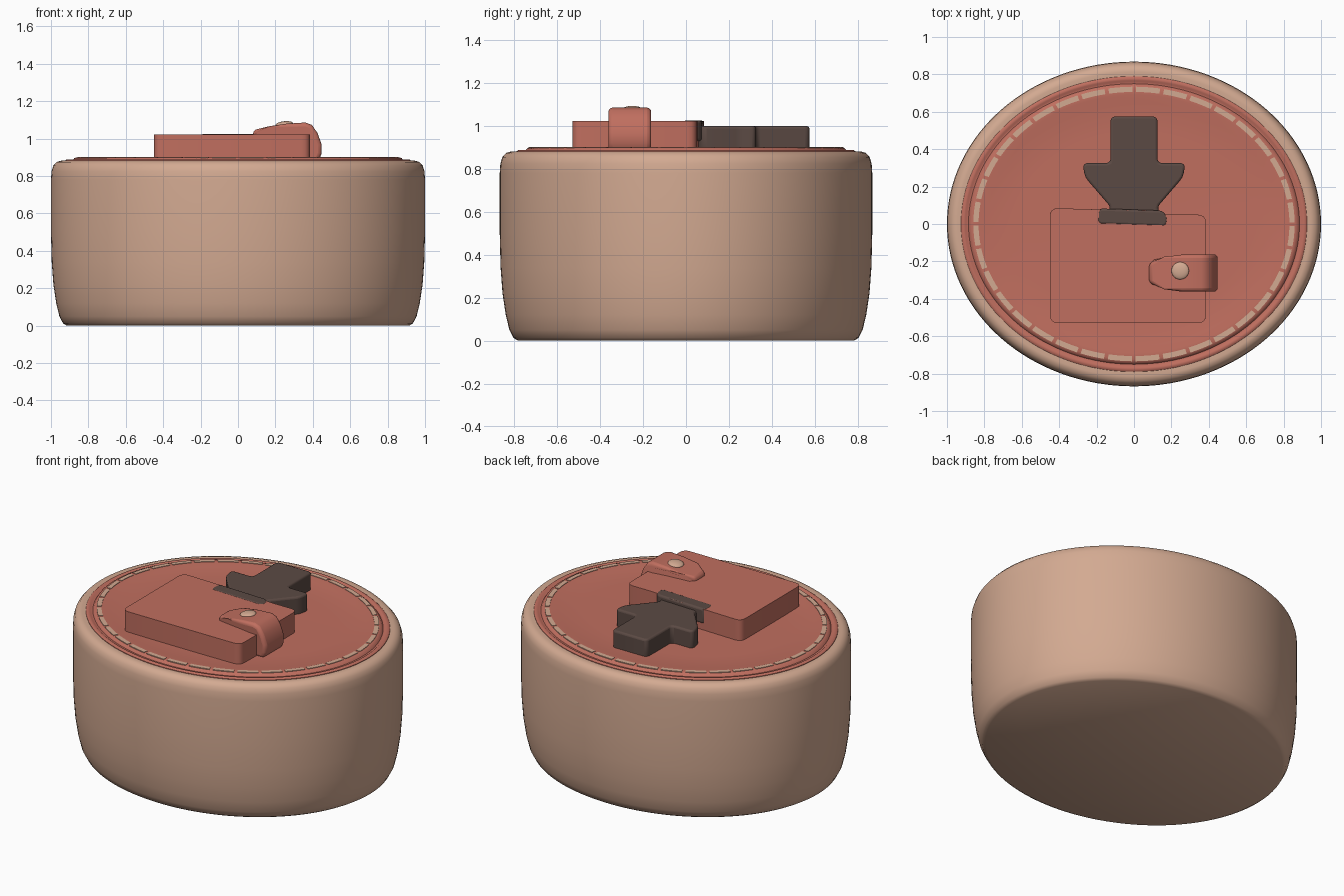
import bpy, bmesh, math
from mathutils import Vector

if "Cube" in bpy.data.objects:
    bpy.data.objects.remove(bpy.data.objects["Cube"])


def material(name, rgb):
    m = bpy.data.materials.new(name)
    m.diffuse_color = (*rgb, 1)
    m.use_nodes = True
    m.node_tree.nodes["Principled BSDF"].inputs["Base Color"].default_value = m.diffuse_color
    return m


TAN = material("tan", (0.65, 0.40, 0.285))
RED = material("brick red", (0.53, 0.158, 0.115))
DARK = material("dark brown", (0.105, 0.068, 0.057))


def finish(name, bm, mat, bevel=0.0, segments=3):
    bmesh.ops.recalc_face_normals(bm, faces=bm.faces)
    me = bpy.data.meshes.new(name)
    bm.to_mesh(me)
    bm.free()
    ob = bpy.data.objects.new(name, me)
    bpy.context.collection.objects.link(ob)
    me.materials.append(mat)
    if bevel:
        b = ob.modifiers.new("soft edges", 'BEVEL')
        b.width, b.segments = bevel, segments
        b.limit_method, b.angle_limit = 'ANGLE', math.radians(35)
    bpy.ops.object.select_all(action='DESELECT')
    ob.select_set(True)
    bpy.context.view_layer.objects.active = ob
    bpy.ops.object.shade_smooth_by_angle(angle=math.radians(40))
    return ob


def lathe(name, profile, rx, ry, mat, n=128):
    """Stack of elliptical rings given as (inset from outer ellipse, height)."""
    bm = bmesh.new()
    rings = []
    for d, z in profile:
        rings.append([bm.verts.new(((rx - d) * math.cos(2 * math.pi * i / n),
                                    (ry - d) * math.sin(2 * math.pi * i / n), z)) for i in range(n)])
    for a, b in zip(rings, rings[1:]):
        for i in range(n):
            j = (i + 1) % n
            bm.faces.new((a[i], a[j], b[j], b[i]))
    bm.faces.new(rings[0])
    bm.faces.new(rings[-1])
    return finish(name, bm, mat)


def extrude(name, points, offset, mat, bevel=0.0):
    bm = bmesh.new()
    f = bm.faces.new([bm.verts.new(p) for p in points])
    new = bmesh.ops.extrude_face_region(bm, geom=[f])["geom"]
    bmesh.ops.translate(bm, vec=Vector(offset), verts=[v for v in new if isinstance(v, bmesh.types.BMVert)])
    return finish(name, bm, mat, bevel)


def rounded(corners, r, z, n=5):
    """Round every corner of an outline with a small quadratic curve."""
    out = []
    for i, c in enumerate(corners):
        c = Vector(c)
        p, q = Vector(corners[i - 1]), Vector(corners[(i + 1) % len(corners)])
        a = c + (p - c).normalized() * r
        b = c + (q - c).normalized() * r
        for k in range(n):
            t = k / (n - 1)
            v = a * (1 - t) ** 2 + c * 2 * t * (1 - t) + b * t * t
            out.append((v.x, v.y, z))
    return out


# Oval body with soft rims
lathe("oval_body", [(0.085, 0.0), (0.065, 0.012), (0.045, 0.05), (0.028, 0.12), (0.013, 0.22),
                    (0.004, 0.34), (0.0, 0.5), (0.0, 0.78), (0.003, 0.825), (0.012, 0.855),
                    (0.03, 0.875), (0.055, 0.882), (0.09, 0.876)], 1.0, 0.868, TAN)

# Red lid with a shallow groove near its edge
lathe("lid", [(0.0, 0.86), (0.0, 0.882), (0.008, 0.888), (0.022, 0.888), (0.03, 0.882), (0.04, 0.882),
              (0.05, 0.896), (0.065, 0.900), (0.10, 0.900), (0.14, 0.893), (0.3, 0.890)], 0.925, 0.79, RED)

# Dashed stitching, one short curved plate per dash
bm = bmesh.new()
dashes, steps = 36, 4
for k in range(dashes):
    pairs = []
    for s in range(steps + 1):
        t = 2 * math.pi * (k + 0.06 + 0.86 * s / steps) / dashes
        pairs.append([bm.verts.new(((0.845 + w) * math.cos(t), (0.72 + w) * math.sin(t), 0.903))
                      for w in (-0.014, 0.014)])
    faces = [bm.faces.new((a[0], a[1], b[1], b[0])) for a, b in zip(pairs, pairs[1:])]
    new = bmesh.ops.extrude_face_region(bm, geom=faces)["geom"]
    bmesh.ops.translate(bm, vec=(0, 0, -0.008), verts=[v for v in new if isinstance(v, bmesh.types.BMVert)])
finish("stitching", bm, TAN)

# Wallet
extrude("wallet", rounded([(-0.45, -0.53), (0.385, -0.53), (0.385, 0.05), (0.16, 0.05),
                           (0.10, 0.07), (-0.45, 0.085)], 0.045, 0.87), (0, 0, 0.153), RED, 0.022)

# Clasp strap that rises, then folds over the wallet's right side
profile = [(0.08, 1.0), (0.08, 1.045), (0.16, 1.065), (0.26, 1.08), (0.36, 1.086), (0.395, 1.073),
           (0.425, 1.03), (0.447, 0.97), (0.447, 0.92), (0.43, 0.88), (0.33, 0.88), (0.33, 1.0), (0.16, 1.0)]
clasp = extrude("clasp", [(x, -0.362, z) for x, z in profile], (0, 0.2, 0), RED, 0.02)
for v in clasp.data.vertices:
    if v.co.x < 0.1:
        v.co.y = -0.262 + (v.co.y + 0.262) * 0.5

# Clasp button
bm = bmesh.new()
bmesh.ops.create_uvsphere(bm, u_segments=24, v_segments=12, radius=1)
button = finish("button", bm, TAN)
button.scale = (0.047, 0.047, 0.016)
button.location = (0.247, -0.25, 1.077)
button.rotation_euler = (0, -0.12, 0)

# Arrow pointing at the wallet
half = [(0.125, 0.575), (0.125, 0.325), (0.275, 0.325), (0.262, 0.25), (0.12, 0.085), (0.16, 0.03)]
outline = half + [(-x, y) for x, y in reversed(half)]
extrude("arrow", rounded(outline, 0.022, 0.87, 3), (0, 0, 0.13), DARK, 0.015)

# Dark patch where the arrow tip overlaps the wallet's edge
extrude("arrow_tip_patch", rounded([(-0.195, 0.0), (0.175, -0.012), (0.18, 0.04), (0.15, 0.072), (-0.19, 0.083)],
                                   0.018, 0.93, 3), (0, 0, 0.096), DARK, 0.012)
